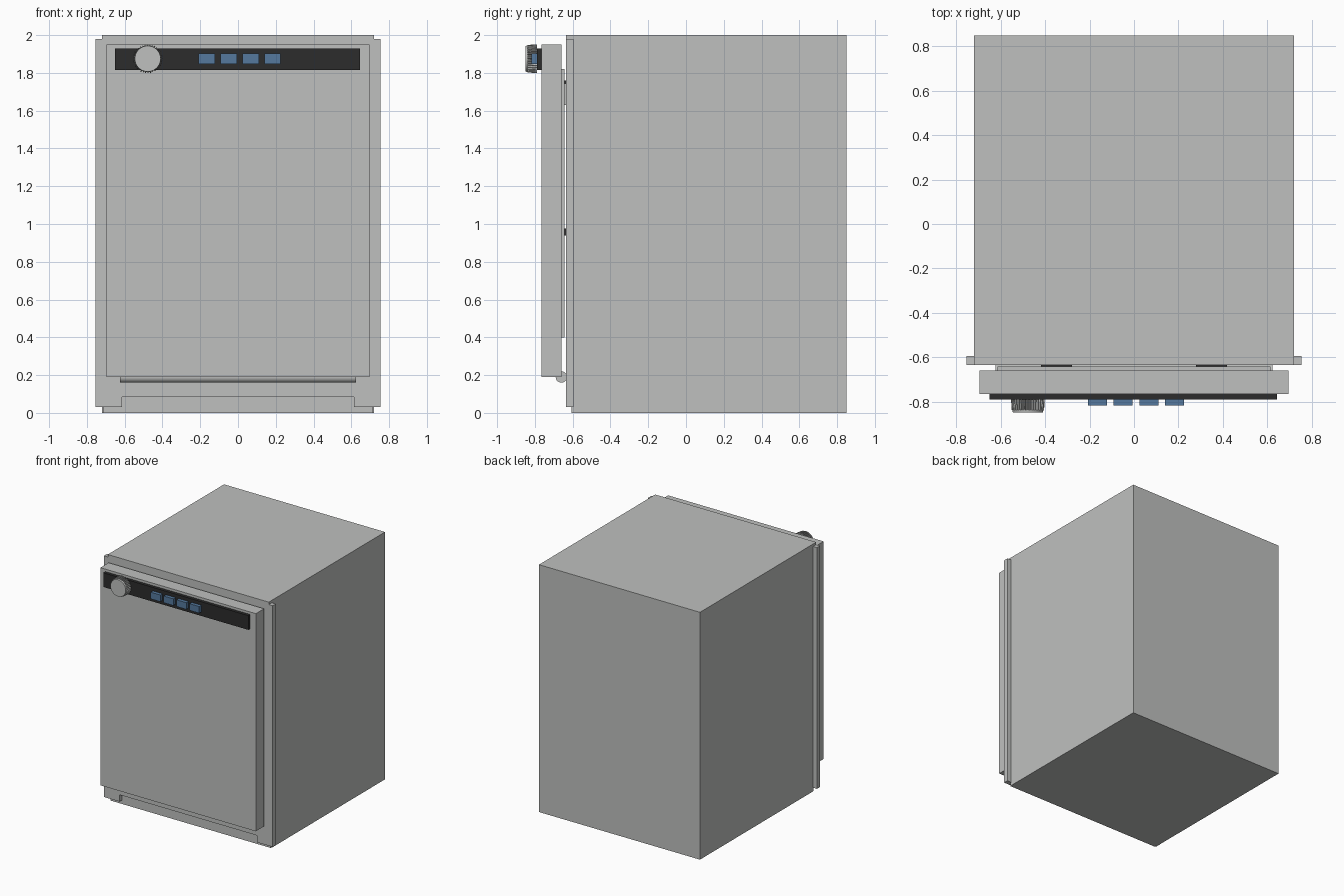
import bpy, bmesh, math
from mathutils import Matrix

if "Cube" in bpy.data.objects:
    bpy.data.objects.remove(bpy.data.objects["Cube"], do_unlink=True)


def material(name, color):
    m = bpy.data.materials.new(name)
    m.use_nodes = True
    m.diffuse_color = (*color, 1)
    m.node_tree.nodes["Principled BSDF"].inputs["Base Color"].default_value = (*color, 1)
    return m


GREY = material("light grey", (0.52, 0.53, 0.52))
BLACK = material("black plastic", (0.025, 0.025, 0.025))
BLUE = material("blue button", (0.09, 0.19, 0.34))


def finish(name, bm, mat):
    bmesh.ops.recalc_face_normals(bm, faces=bm.faces)
    mesh = bpy.data.meshes.new(name)
    bm.to_mesh(mesh)
    bm.free()
    mesh.materials.append(mat)
    obj = bpy.data.objects.new(name, mesh)
    bpy.context.collection.objects.link(obj)
    return obj


def box(name, x, y, z, mat):
    """Box from (low, high) pairs on each axis."""
    bm = bmesh.new()
    bmesh.ops.create_cube(bm, size=1)
    for v in bm.verts:
        for i, (lo, hi) in enumerate((x, y, z)):
            v.co[i] = lo + (v.co[i] + 0.5) * (hi - lo)
    return finish(name, bm, mat)


def prism(name, outline, y0, y1, mat, taper=1.0):
    """Extrude an x-z outline from y0 to y1, scaling the far end."""
    bm = bmesh.new()
    face = bm.faces.new([bm.verts.new((x, y0, z)) for x, z in outline])
    new = bmesh.ops.extrude_face_region(bm, geom=[face])["geom"]
    for v in new:
        if isinstance(v, bmesh.types.BMVert):
            v.co = (v.co.x * taper, y1, v.co.z * taper)
    return finish(name, bm, mat)


# Cabinet and stepped front frame with a toe notch
box("cabinet", (-0.72, 0.72), (-0.595, 0.85), (0, 2), GREY)
half = [(0.615, 0.085), (0.615, 0.03), (0.755, 0.03), (0.755, 1.98), (0.72, 1.98), (0.72, 2)]
prism("front_frame", half + [(-x, z) for x, z in reversed(half)], -0.635, -0.595, GREY)
box("toe_plate", (-0.715, 0.715), (-0.605, -0.59), (0, 0.1), GREY)

# Door with its inner liner and hinge bar
box("door", (-0.695, 0.695), (-0.765, -0.66), (0.19, 1.95), GREY)
box("door_liner", (-0.615, 0.615), (-0.66, -0.643), (0.4, 1.82), GREY)
bm = bmesh.new()
bmesh.ops.create_cone(bm, cap_ends=True, segments=24, radius1=0.03, radius2=0.03, depth=1.25,
                      matrix=Matrix.Translation((0, -0.66, 0.19)) @ Matrix.Rotation(math.pi / 2, 4, "Y"))
finish("hinge_bar", bm, GREY)

# Fittings between liner and frame
for side, s in (("left", 1), ("right", -1)):
    x = sorted((0.28 * s, 0.42 * s))
    box(f"{side}_liner_plate", x, (-0.643, -0.633), (1.63, 1.74), GREY)
    box(f"{side}_upper_strip", x, (-0.643, -0.633), (1.74, 1.76), BLACK)
    box(f"{side}_lower_strip", x, (-0.643, -0.633), (0.94, 0.975), BLACK)

# Control panel and buttons
box("control_panel", (-0.65, 0.645), (-0.79, -0.765), (1.815, 1.93), BLACK)
for i in range(4):
    x = -0.165 + i * 0.116
    box(f"button_{i + 1}", (x - 0.043, x + 0.043), (-0.818, -0.79), (1.848, 1.902), BLUE)

# Ribbed knob: toothed skirt with a smooth round cap
TEETH = 36
rim = []
for i in range(TEETH * 4):
    r = 0.076 if i % 4 < 2 else 0.066
    a = math.tau * i / (TEETH * 4)
    rim.append((r * math.cos(a), r * math.sin(a)))
disc = [(0.07 * math.cos(math.tau * i / 48), 0.07 * math.sin(math.tau * i / 48)) for i in range(48)]
for name, outline, y0, y1, taper in (("knob_grip", rim, -0.79, -0.838, 0.96),
                                     ("knob_cap", disc, -0.838, -0.85, 0.97)):
    knob = prism(name, outline, y0, y1, GREY, taper)
    knob.location = (-0.478, 0, 1.875)

# Smooth shading on round parts
for name in ("hinge_bar", "knob_cap"):
    bpy.ops.object.select_all(action="DESELECT")
    obj = bpy.data.objects[name]
    obj.select_set(True)
    bpy.context.view_layer.objects.active = obj
    bpy.ops.object.shade_smooth_by_angle(angle=math.radians(30))
